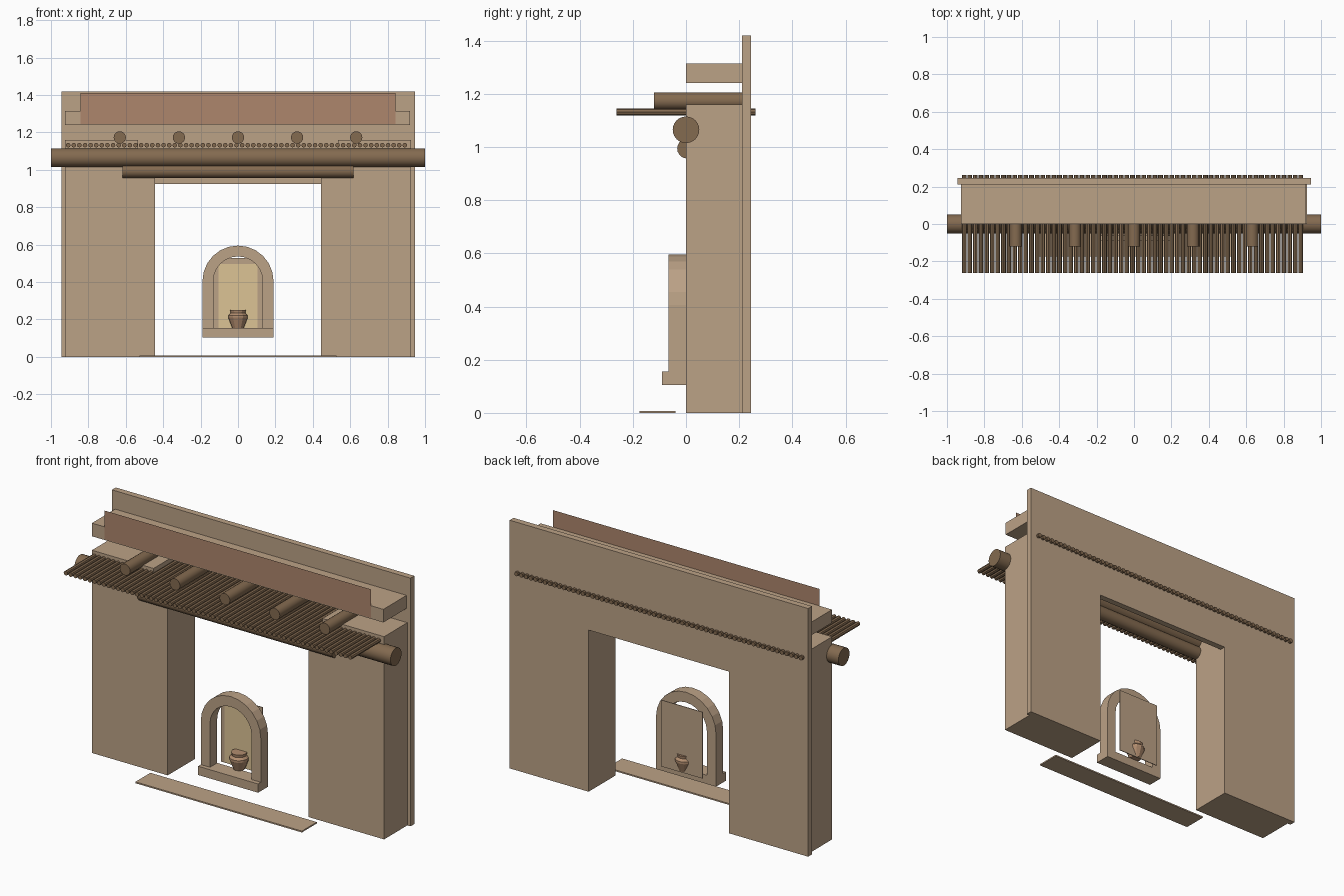
import bpy, bmesh, math
from mathutils import Matrix

if "Cube" in bpy.data.objects:
    bpy.data.objects.remove(bpy.data.objects["Cube"])


def material(name, rgb):
    m = bpy.data.materials.new(name)
    m.diffuse_color = (*rgb, 1)
    m.use_nodes = True
    m.node_tree.nodes["Principled BSDF"].inputs["Base Color"].default_value = m.diffuse_color
    return m


ADOBE = material("adobe", (0.50, 0.36, 0.24))
CLAY = material("red_clay", (0.42, 0.24, 0.15))
WOOD = material("wood", (0.23, 0.145, 0.08))
GLOW = material("warm_plaster", (0.72, 0.55, 0.30))
POT = material("pottery", (0.45, 0.27, 0.16))


def finish(name, bm, mat, smooth=False):
    bmesh.ops.recalc_face_normals(bm, faces=bm.faces)
    me = bpy.data.meshes.new(name)
    bm.to_mesh(me)
    bm.free()
    ob = bpy.data.objects.new(name, me)
    bpy.context.collection.objects.link(ob)
    me.materials.append(mat)
    if smooth:
        bpy.ops.object.select_all(action='DESELECT')
        ob.select_set(True)
        bpy.context.view_layer.objects.active = ob
        bpy.ops.object.shade_smooth_by_angle(angle=math.radians(40))
    return ob


def extrude_profile(name, points, y0, y1, mat):
    """Extrude an x-z outline along y; y0 == y1 gives a flat sheet."""
    bm = bmesh.new()
    face = bm.faces.new([bm.verts.new((x, y0, z)) for x, z in points])
    if y1 != y0:
        new = bmesh.ops.extrude_face_region(bm, geom=[face], use_keep_orig=True)
        for v in new["geom"]:
            if isinstance(v, bmesh.types.BMVert):
                v.co.y = y1
    return finish(name, bm, mat)


def box(name, x0, x1, y0, y1, z0, z1, mat):
    return extrude_profile(name, [(x0, z0), (x1, z0), (x1, z1), (x0, z1)], y0, y1, mat)


def log(name, axis, centre, length, radius, sides, mat):
    bm = bmesh.new()
    turn = Matrix.Rotation(math.pi / 2, 4, 'Y' if axis == 'X' else 'X')
    bmesh.ops.create_cone(bm, cap_ends=True, segments=sides, radius1=radius,
                          radius2=radius, depth=length,
                          matrix=Matrix.Translation(centre) @ turn)
    return finish(name, bm, mat, True)


# Rear wall sheet with the doorway cut out of its outline
extrude_profile("rear_wall", [(-0.945, 0), (-0.445, 0), (-0.445, 0.925), (0.445, 0.925),
                              (0.445, 0), (0.945, 0), (0.945, 1.42), (-0.945, 1.42)],
                0.21, 0.245, ADOBE)

# Front piers, slightly narrower above the main beam
for side, s in (("left", -1), ("right", 1)):
    extrude_profile(side + "_pier", [(s * x, z) for x, z in
                    [(0.445, 0), (0.925, 0), (0.925, 1.16), (0.535, 1.16),
                     (0.535, 1.115), (0.445, 1.115)]], 0, 0.21, ADOBE)

# Parapet and its red fascia sheet
box("parapet", -0.925, 0.92, 0, 0.21, 1.24, 1.315, ADOBE)
box("fascia", -0.843, 0.843, -0.003, -0.003, 1.246, 1.41, CLAY)

# Timber: main beam, lintel, roof beams and canopy poles
log("main_beam", 'X', (0, 0, 1.065), 2.0, 0.05, 24, WOOD)
log("lintel_log", 'X', (0, 0.004, 0.994), 1.234, 0.037, 20, WOOD)
for i in range(5):
    log(f"roof_beam_{i + 1}", 'Y', ((i - 2) * 0.316, 0.05, 1.173), 0.34, 0.033, 16, WOOD)
for i in range(61):
    log(f"canopy_pole_{i + 1}", 'Y', (-0.908 + i * 0.03, 0, 1.132), 0.522, 0.0125, 8, WOOD)

# Arched niche frame: outer arc forward, inner arc back
def arc(r, n=12):
    return [(r * math.cos(math.pi * i / n), 0.405 + r * math.sin(math.pi * i / n))
            for i in range(n + 1)]


outline = ([(0.19, 0.15)] + arc(0.19) + [(-0.19, 0.15), (-0.132, 0.15)]
           + arc(0.132)[::-1] + [(0.132, 0.15)])
extrude_profile("niche_arch", outline, -0.065, 0, ADOBE)
box("niche_sill", -0.19, 0.19, -0.09, 0, 0.105, 0.155, ADOBE)
box("niche_back", -0.132, 0.132, 0.034, 0.038, 0.15, 0.53, ADOBE)
box("niche_lit_panel", -0.105, 0.105, 0.03, 0.03, 0.155, 0.497, GLOW)

# Pot, a turned profile
bm = bmesh.new()
profile = [(0, 0.155), (0.031, 0.155), (0.052, 0.21), (0.052, 0.222),
           (0.039, 0.234), (0.042, 0.25), (0, 0.25)]
verts = [bm.verts.new((r, 0, z)) for r, z in profile]
edges = [bm.edges.new(p) for p in zip(verts, verts[1:])]
bmesh.ops.spin(bm, geom=verts + edges, cent=(0, 0, 0), axis=(0, 0, 1),
               angle=math.tau, steps=12)
bmesh.ops.remove_doubles(bm, verts=bm.verts, dist=1e-4)
bmesh.ops.translate(bm, verts=bm.verts, vec=(0, 0.01, 0))
finish("pot", bm, POT)

# Doorstep
box("doorstep", -0.527, 0.527, -0.175, -0.04, 0, 0.008, ADOBE)
